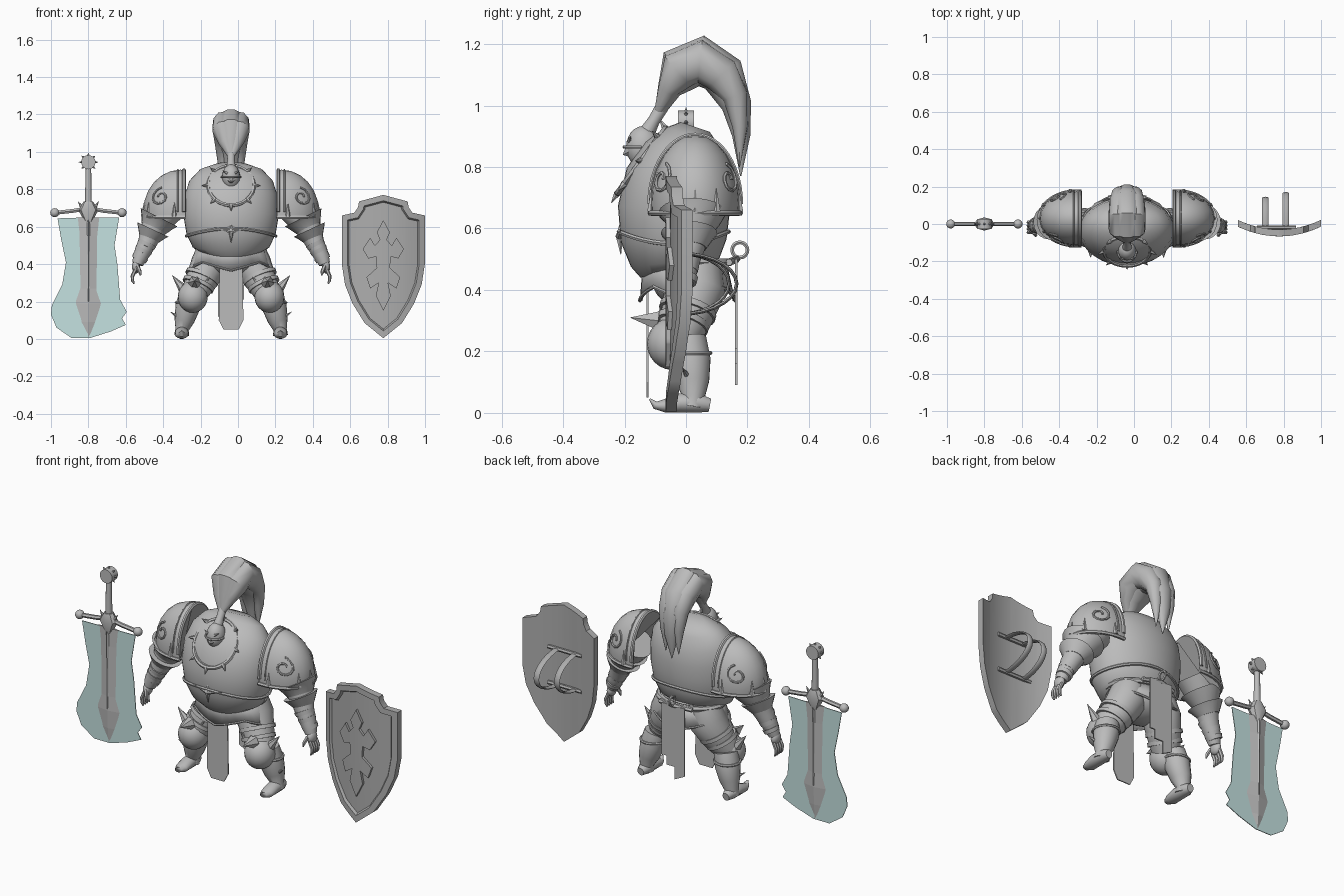
import bpy, bmesh
from math import sin, cos, pi, sqrt
from mathutils import Vector, Matrix

if "Cube" in bpy.data.objects:
    bpy.data.objects.remove(bpy.data.objects["Cube"])

BODY_X = -0.037  # centre line of the knight
SWORD_X = -0.8
SHIELD_X = 0.777


def material(name, rgb):
    m = bpy.data.materials.new(name)
    m.use_nodes = True
    m.diffuse_color = (*rgb, 1)
    node = next(n for n in m.node_tree.nodes if n.type == "BSDF_PRINCIPLED")
    node.inputs["Base Color"].default_value = (*rgb, 1)
    return m


STEEL = material("steel grey", (0.5, 0.5, 0.5))
DARK = material("shield grey", (0.42, 0.42, 0.42))
TEAL = material("pale teal", (0.56, 0.76, 0.75))


def emit(bm, name, mat=STEEL, x=BODY_X, mirror=False, smooth=True, thick=0):
    """Turn a bmesh into a named object, optionally mirrored about its own centre."""
    bmesh.ops.recalc_face_normals(bm, faces=bm.faces)
    me = bpy.data.meshes.new(name)
    bm.to_mesh(me)
    bm.free()
    me.materials.append(mat)
    if smooth:
        me.polygons.foreach_set("use_smooth", [True] * len(me.polygons))
        me.set_sharp_from_angle(angle=0.7)
    ob = bpy.data.objects.new(name, me)
    ob.location.x = x
    bpy.context.collection.objects.link(ob)
    if thick:
        ob.modifiers.new("Thickness", "SOLIDIFY").thickness = thick
    if mirror:
        ob.modifiers.new("Mirror", "MIRROR")
    return ob


def bridge(bm, a, b):
    for i in range(len(a)):
        j = (i + 1) % len(a)
        bm.faces.new((a[i], a[j], b[j], b[i]))


def loft(bm, sections, n=16, closed=False):
    """Skin elliptical sections (x, y, z, half width, half depth) along their path."""
    pts = [Vector(s[:3]) for s in sections]
    last, u, rings = len(pts) - 1, Vector((1, 0, 0)), []
    for i, s in enumerate(sections):
        before = pts[i - 1] if closed or i else pts[0]
        after = pts[(i + 1) % len(pts)] if closed else pts[min(i + 1, last)]
        t = (after - before).normalized()
        if i == 0 and abs(t.x) > 0.9:
            u = Vector((0, 1, 0))
        u = (u - t * u.dot(t)).normalized()
        v = t.cross(u)
        angles = [2 * pi * k / n for k in range(n)]
        rings.append([bm.verts.new(pts[i] + u * s[3] * cos(a) + v * s[-1] * sin(a)) for a in angles])
    for a, b in zip(rings, rings[1:]):
        bridge(bm, a, b)
    if closed:
        bridge(bm, rings[-1], rings[0])
    else:
        bm.faces.new(rings[0])
        bm.faces.new(rings[-1])


def tube(bm, pts, r, closed=False):
    loft(bm, [(*p, r) for p in pts], 6, closed)


def spike(bm, base, tip, r):
    loft(bm, [(*base, r), (*tip, 0.001)], 6)


def ball(bm, centre, radii):
    bmesh.ops.create_uvsphere(bm, u_segments=20, v_segments=12, radius=1,
                              matrix=Matrix.Translation(centre) @ Matrix.Diagonal((*radii, 1)))


def ellipse(c, rx, ry, n=32):
    return [(c[0] + rx * cos(2 * pi * k / n), c[1] + ry * sin(2 * pi * k / n), c[2]) for k in range(n)]


def strip(bm, upper, lower):
    bridge(bm, [bm.verts.new(p) for p in upper], [bm.verts.new(p) for p in lower])


def both(half):
    """Complete a symmetric outline given from its top point to its bottom point."""
    return half + [(-x, z) for x, z in reversed(half) if x > 0]


def plate(bm, outline, y, depth, rim=0, bend=0):
    front = [bm.verts.new((x, y, z)) for x, z in outline]
    back = [bm.verts.new((x, y + depth, z)) for x, z in outline]
    face = bm.faces.new(front)
    bm.faces.new(back)
    bridge(bm, front, back)
    if rim:
        bmesh.ops.recalc_face_normals(bm, faces=bm.faces)
        bm.normal_update()
        for width in (rim, 0.008):
            bmesh.ops.inset_region(bm, faces=[face], thickness=width, use_even_offset=True)
        for v in face.verts:
            v.co.y += 0.014
    if bend:
        for k in range(-5, 6):
            bmesh.ops.bisect_plane(bm, geom=bm.verts[:] + bm.edges[:] + bm.faces[:],
                                   plane_co=(k * 0.037, 0, 0), plane_no=(1, 0, 0))
        for v in bm.verts:
            v.co.y += bend * v.co.x ** 2


# Torso with waist band and pointed breast ornament
bm = bmesh.new()
loft(bm, [(0, -.03, .46, .15, .12), (0, -.035, .49, .205, .145), (0, -.04, .56, .238, .172),
          (0, -.04, .66, .255, .182), (0, -.025, .76, .25, .172), (0, 0, .84, .225, .14),
          (0, .02, .9, .17, .09), (0, .03, .93, .09, .05)], 40)
emit(bm, "torso_armour")
bm = bmesh.new()
tube(bm, [(x, y, z - 0.02 * cos(4 * pi * k / 32)) for k, (x, y, z) in
          enumerate(ellipse((0, -.04, .57), .24, .178))], .008, True)
for dx, dz in ((0, .05), (0, -.06), (.09, .02), (-.09, .02)):
    spike(bm, (0, -.216, .575), (dx, -.212, .575 + dz), .014)
emit(bm, "breastplate_trim")

# Tilted collar with a spiked lip
rim = [(.122 * cos(a), -.145 + .078 * sin(a), .82 + .105 * sin(a)) for a in [2 * pi * k / 32 for k in range(32)]]
bm = bmesh.new()
strip(bm, rim, [(x * .9, y * .85 + .035, z * .92 + .04) for x, y, z in rim])
emit(bm, "collar", thick=.01)
bm = bmesh.new()
tube(bm, rim, .011, True)
for k in range(0, 32, 4):
    x, y, z = rim[k]
    spike(bm, rim[k], (x * 1.3, y - .02, z + (z - .82) * .3), .013)
emit(bm, "collar_lip_spikes")

# Helmet
bm = bmesh.new()
ball(bm, (0, -.14, .865), (.048, .055, .068))
tube(bm, [(.05 * cos(a), -.145 - .056 * sin(a), .865) for a in [pi * k / 12 for k in range(13)]], .006)
spike(bm, (0, -.185, .85), (0, -.205, .84), .025)
for s in (-1, 1):
    spike(bm, (s * .02, -.185, .885), (s * .045, -.18, .9), .008)
loft(bm, [(0, -.14, .89, .03), (0, -.105, .95, .02), (0, -.075, 1, .022)])
emit(bm, "helmet")

# Plume: a full central sweep and two side locks
bm = bmesh.new()
sweep = [(-.085, .98, .02, .018), (-.055, 1.05, .055, .04), (-.02, 1.115, .08, .08), (.05, 1.145, .08, .085),
         (.12, 1.1, .075, .075), (.165, 1, .06, .05), (.18, .9, .04, .03), (.178, .77, .002, .002)]
loft(bm, [(0, *s) for s in sweep], 14)
for s in (-1, 1):
    loft(bm, [(s * min(.04, .005 + i * .02), y - .004, z + .03 * (i > 4), a * .75, b * .85)
              for i, (y, z, a, b) in enumerate(sweep)], 10)
emit(bm, "plume")

# Pauldrons: domes cut on the inside and below
bm = bmesh.new()
ball(bm, (.27, .03, .68), (.2, .147, .225))
for co, no in (((.245, 0, 0), (-1, 0, 0)), ((0, 0, .64), (0, 0, -1))):
    bmesh.ops.bisect_plane(bm, geom=bm.verts[:] + bm.edges[:] + bm.faces[:],
                           plane_co=co, plane_no=no, clear_outer=True)
bmesh.ops.holes_fill(bm, edges=[e for e in bm.edges if e.is_boundary])
emit(bm, "pauldrons", mirror=True)


def shell(a, z):
    k = sqrt(1 - ((z - .68) / .225) ** 2)
    return (.27 + .2 * k * cos(a), .03 + .147 * k * sin(a), z)


bm = bmesh.new()
tube(bm, [shell(-1.7 + 3.4 * k / 24, .65) for k in range(25)], .01)
tube(bm, [(.252, .03 + .147 * cos(pi * k / 24), .68 + .223 * sin(pi * k / 24)) for k in range(25)], .01)
tube(bm, [(.285, .03 + .147 * cos(pi * k / 24), .68 + .223 * sin(pi * k / 24)) for k in range(25)], .005)
for s in (-1, 1):
    turns = [(.012 + .0028 * k, s * k * .55) for k in range(15)]
    tube(bm, [shell(s * .95 + r * cos(t) / .15, .76 + r * sin(abs(t))) for r, t in turns], .006)
for a in (-1.4, -.5, 0, .5, 1.4):
    spike(bm, shell(a, .655), shell(a, .73), .014)
emit(bm, "pauldron_trim", mirror=True)

# Arms with flared elbow guards and banded vambraces
bm = bmesh.new()
loft(bm, [(.33, .03, .72, .1), (.39, .02, .64, .085), (.43, .01, .56, .06), (.45, 0, .51, .05),
          (.485, -.01, .44, .04), (.5, -.015, .4, .03)], 20)
emit(bm, "arms", mirror=True)
bm = bmesh.new()
loft(bm, [(.415, .015, .59, .07), (.395, .02, .63, .095), (.385, .02, .65, .11)], 20)
loft(bm, [(.44, .01, .535, .055), (.425, .01, .57, .08), (.418, .01, .585, .092)], 20)
for x, z, r in ((.452, .505, .052), (.47, .47, .048), (.488, .432, .044)):
    loft(bm, [(x - .005, -.005, z + .01, r), (x + .005, -.006, z - .01, r - .004)], 16)
emit(bm, "elbow_guards", mirror=True)

# Gauntlets
bm = bmesh.new()
ball(bm, (.508, -.017, .385), (.022, .034, .035))
for k in range(4):
    y = -.045 + k * .018
    loft(bm, [(.512, y, .37, .01), (.528, y, .335, .01), (.526, y, .31, .008), (.518, y, .295, .004)], 6)
loft(bm, [(.5, -.045, .39, .011), (.488, -.06, .36, .01), (.484, -.062, .34, .004)], 6)
emit(bm, "gauntlets", mirror=True)

# Hips and pointed armour skirt
bm = bmesh.new()
ball(bm, (0, .015, .43), (.165, .125, .095))
tube(bm, ellipse((0, -.005, .49), .185, .145), .014, True)
emit(bm, "hips")
bm = bmesh.new()
edge = [(x, y, z - .045 * abs((k % 8) / 4 - 1)) for k, (x, y, z) in enumerate(ellipse((0, .005, .41), .215, .155))]
strip(bm, ellipse((0, -.005, .5), .17, .135), edge)
emit(bm, "armour_skirt", thick=.008)
bm = bmesh.new()
tube(bm, edge, .006, True)
emit(bm, "skirt_trim")

# Front and rear cloth panels with a hanging ring
bm = bmesh.new()
plate(bm, both([(0, .48), (.06, .48), (.066, .1), (.04, .05), (0, .05)]), -.128, .006)
emit(bm, "front_cloth", smooth=False)
bm = bmesh.new()
plate(bm, [(-.07, .5), (.07, .5), (.07, .21), (.04, .21), (.04, .16), (-.01, .16), (-.01, .09), (-.07, .12)], .16, .008)
emit(bm, "rear_cloth", smooth=False)
bm = bmesh.new()
tube(bm, [(0, .175 + .025 * cos(pi * k / 8), .53 + .025 * sin(pi * k / 8)) for k in range(16)], .007, True)
tube(bm, [(-.1, .14, .49), (0, .165, .5), (.1, .14, .49)], .012)
emit(bm, "rear_belt_ring")

# Legs: thighs, knees, greaves and curled shoes
bm = bmesh.new()
loft(bm, [(.095, .03, .47, .09), (.115, .03, .4, .1), (.16, 0, .31, .085), (.2, -.03, .24, .07)], 20)
emit(bm, "thighs", mirror=True)
bm = bmesh.new()
for x, y, z, r in ((.15, .008, .34, .094), (.17, -.01, .3, .088)):
    loft(bm, [(x, y, z, r), (x + .008, y - .005, z - .018, r)], 20)
ball(bm, (.205, -.045, .225), (.08, .082, .085))
spike(bm, (.195, -.09, .3), (.195, -.18, .31), .035)
spike(bm, (.25, -.03, .26), (.315, -.03, .34), .03)
spike(bm, (.16, -.06, .28), (.115, -.08, .33), .022)
emit(bm, "knee_guards", mirror=True)
bm = bmesh.new()
loft(bm, [(.215, .005, .24, .062), (.232, .015, .17, .066), (.25, .022, .1, .054), (.262, .025, .05, .036), (.264, .02, .02, .04)], 18)
tube(bm, [(x, y, z) for x, y, z in ellipse((.228, .012, .195), .067, .067, 20)], .007, True)
spike(bm, (.27, .01, .11), (.325, -.01, .145), .016)
emit(bm, "greaves", mirror=True)
bm = bmesh.new()
loft(bm, [(.264, .078, .025, .02, .022), (.264, .04, .032, .036, .032), (.264, -.02, .032, .037, .032),
          (.264, -.07, .023, .035, .022), (.264, -.1, .025, .02, .013), (.264, -.118, .045, .003, .003)], 14)
emit(bm, "shoes", mirror=True)

# Sword: ridged blade, guard, grip and round spiked pommel
bm = bmesh.new()
loft(bm, [(0, 0, .65, .066, .014), (0, 0, .55, .055, .014), (0, 0, .27, .05, .014),
          (0, 0, .19, .078, .014), (0, 0, .09, .045, .01), (0, 0, .01, .003, .003)], 4)
loft(bm, [(0, 0, .64, .022, .02), (0, 0, .2, .01, .017)], 4)
emit(bm, "sword_blade", x=SWORD_X, smooth=False)
bm = bmesh.new()
loft(bm, [(0, 0, .91, .015), (0, 0, .73, .018)], 12)
tube(bm, [(-.17, 0, .675), (-.08, 0, .685), (0, 0, .7), (.08, 0, .685), (.17, 0, .675)], .012)
for s in (-1, 1):
    ball(bm, (s * .18, 0, .675), (.024, .024, .024))
    spike(bm, (s * .02, 0, .68), (s * .055, 0, .735), .018)
loft(bm, [(0, 0, .735, .025, .025), (0, 0, .69, .055, .035), (0, 0, .6, .004, .01)], 8)
loft(bm, [(0, -.026, .945, .038), (0, .026, .945, .038)], 20)
for k in range(8):
    a = pi * k / 4
    spike(bm, (.034 * cos(a), 0, .945 + .034 * sin(a)), (.052 * cos(a), 0, .945 + .048 * sin(a)), .008)
emit(bm, "sword_hilt", x=SWORD_X)

# Thin glowing sheet around the blade
bm = bmesh.new()
plate(bm, [(-.165, .645), (-.145, .53), (-.12, .41), (-.14, .29), (-.195, .18), (-.2, .13), (-.17, .06),
           (-.09, .005), (.01, .005), (.12, .04), (.2, .075), (.18, .11), (.205, .145), (.17, .21),
           (.155, .4), (.14, .5), (.165, .65)], -.002, .004)
emit(bm, "sword_glow", TEAL, SWORD_X, smooth=False)

# Curved shield with raised rim, emblem and arm loops
bm = bmesh.new()
plate(bm, both([(0, .77), (.13, .735), (.135, .705), (.155, .675), (.222, .66), (.222, .4),
                (.205, .29), (.165, .19), (.1, .085), (0, .004)]), -.066, .036, rim=.03, bend=1.05)
emit(bm, "shield", DARK, SHIELD_X)
bm = bmesh.new()
plate(bm, both([(0, .635), (.035, .57), (.018, .53), (.045, .5), (.07, .54), (.11, .48), (.08, .43), (.04, .44),
                (.035, .38), (.09, .33), (.07, .27), (.025, .3), (.04, .23), (0, .15)]), -.066, .02, bend=1.05)
emit(bm, "shield_emblem", DARK, SHIELD_X)
bm = bmesh.new()
for x, reach in ((-.075, .17), (.035, .195)):
    loft(bm, [(x, -.03 + reach * sin(a), .42 + .1 * cos(a), .017, .006) for a in [pi * k / 14 for k in range(15)]], 8)
for z in (.32, .52):
    tube(bm, [(-.12, -.018, z), (.09, -.018, z)], .011)
emit(bm, "shield_arm_loops", DARK, SHIELD_X)
